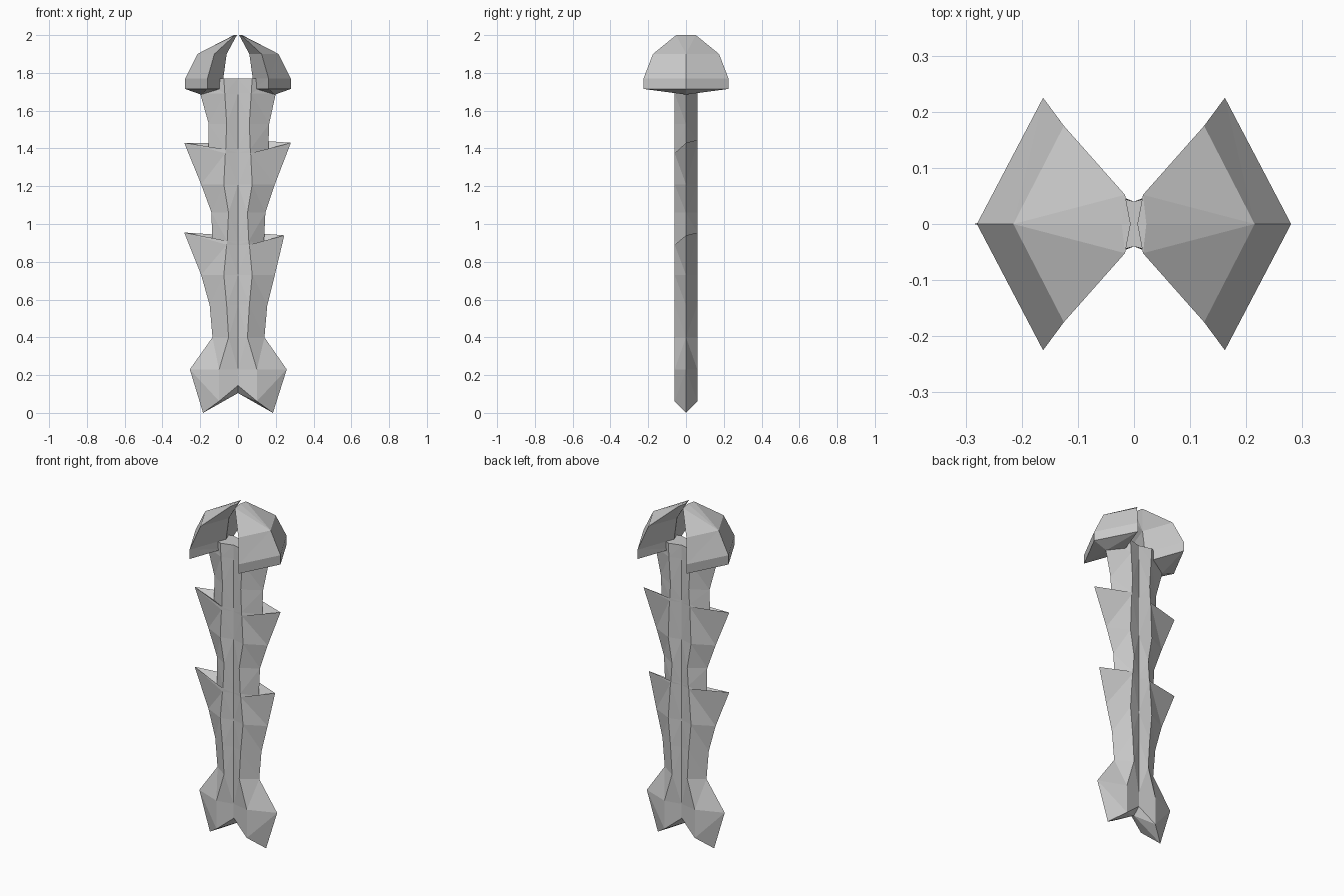
import bpy, bmesh


def loft(name, rings, start, end):
    """Skin closed rings of points and fan both ends to a point."""
    bm = bmesh.new()
    rows = [[bm.verts.new(p) for p in ring] for ring in rings]
    n = len(rows[0])
    for a, b in zip(rows, rows[1:]):
        for i in range(n):
            j = (i + 1) % n
            bm.faces.new((a[i], a[j], b[j], b[i]))
    for row, tip in ((rows[0], start), (rows[-1], end)):
        v = bm.verts.new(tip)
        for i in range(n):
            bm.faces.new((row[i], row[(i + 1) % n], v))
    bmesh.ops.triangulate(bm, faces=[f for f in bm.faces if len(f.verts) > 3])
    bmesh.ops.recalc_face_normals(bm, faces=bm.faces)
    me = bpy.data.meshes.new(name)
    bm.to_mesh(me)
    bm.free()
    ob = bpy.data.objects.new(name, me)
    bpy.context.collection.objects.link(ob)
    return ob


# Barbed shaft: left edge x,z / right edge x,z / ridge x / front z / back z
T, G = 0.06, 0.04  # half thickness at the ridges and in the centre groove
profile = [
    (.185, .00, .185, .00, .10, .062, .062),
    (.255, .23, .258, .23, .10, .23, .23),
    (.135, .40, .140, .40, .05, .40, .40),
    (.150, .57, .155, .57, .06, .57, .57),
    (.195, .73, .195, .73, .075, .73, .73),
    (.285, .955, .245, .94, .06, .89, .94),
    (.137, .89, .137, .89, .057, .91, .955),
    (.140, 1.06, .145, 1.06, .05, 1.06, 1.06),
    (.195, 1.21, .195, 1.21, .075, 1.21, 1.21),
    (.285, 1.43, .280, 1.43, .067, 1.375, 1.43),
    (.158, 1.385, .160, 1.385, .065, 1.395, 1.445),
    (.155, 1.53, .165, 1.53, .06, 1.53, 1.53),
    (.200, 1.69, .200, 1.69, .07, 1.69, 1.69),
    (.190, 1.77, .190, 1.77, .075, 1.77, 1.77),
]
rings = []
for k, (xl, zl, xr, zr, r, zf, zb) in enumerate(profile):
    cf, cb = (.145, .145) if k == 0 else (zf, zb)
    rings.append([(xr, 0, zr), (r, T, zb), (0, G, cb), (-r, T, zb),
                  (-xl, 0, zl), (-r, -T, zf), (0, -G, cf), (r, -T, zf)])
loft("barbed_shaft", rings, (0, 0, .105), (0, 0, 1.77))

# Pair of faceted half domes: z / outer x / side x / side y / inner x
dome = [
    (1.715, .28, .162, .225, .08),
    (1.77, .28, .162, .225, .078),
    (1.90, .215, .125, .175, .06),
    (2.00, .022, .016, .052, .006),
]
for side, s in (("left", -1), ("right", 1)):
    rings = [[(s * xo, 0, z), (s * xs, y, z), (s * xi, 0, z), (s * xs, -y, z)]
             for z, xo, xs, y, xi in dome]
    loft(f"{side}_cap", rings, (s * .195, 0, 1.685), (s * .015, 0, 2.0))
